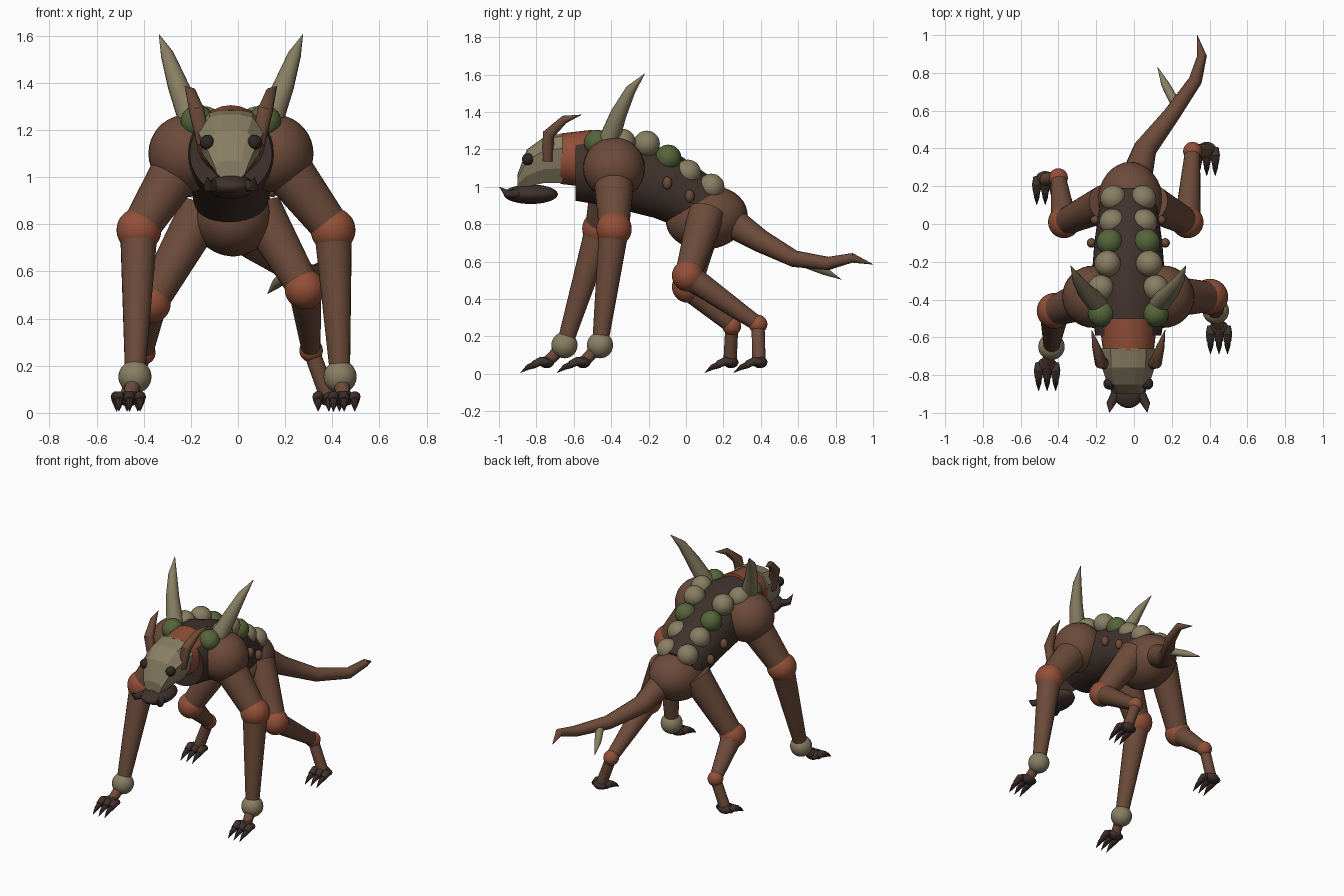
import bpy, bmesh, math
from mathutils import Vector

old = bpy.data.objects.get("Cube")
if old:
    bpy.data.objects.remove(old, do_unlink=True)

MID = -0.03  # symmetry line of the body


def material(name, *rgb):
    mat = bpy.data.materials.new(name)
    mat.use_nodes = True
    mat.diffuse_color = (*rgb, 1)
    mat.node_tree.nodes["Principled BSDF"].inputs["Base Color"].default_value = (*rgb, 1)
    return mat


brown = material("brown hide", .15, .07, .042)
dark = material("dark hide", .052, .032, .026)
rust = material("rust joints", .29, .08, .04)
bone = material("bone", .25, .21, .125)
green = material("moss green", .09, .13, .043)
black = material("eye black", .025, .02, .018)


def finish(name, bm, mat, smooth=True):
    bmesh.ops.recalc_face_normals(bm, faces=bm.faces)
    mesh = bpy.data.meshes.new(name)
    bm.to_mesh(mesh)
    bm.free()
    mesh.materials.append(mat)
    obj = bpy.data.objects.new(name, mesh)
    bpy.context.collection.objects.link(obj)
    if smooth:
        bpy.ops.object.select_all(action='DESELECT')
        obj.select_set(True)
        bpy.context.view_layer.objects.active = obj
        bpy.ops.object.shade_smooth_by_angle(angle=math.radians(40))
    return obj


def ball(name, place, size, mat, tilt=0):
    """Sphere, or ellipsoid when size holds three radii."""
    bm = bmesh.new()
    bmesh.ops.create_uvsphere(bm, u_segments=32, v_segments=18, radius=1)
    obj = finish(name, bm, mat)
    obj.location = place
    obj.scale = size if isinstance(size, tuple) else (size, size, size)
    obj.rotation_euler.x = tilt
    return obj


def skin(bm, rings):
    for a, b in zip(rings, rings[1:]):
        for i in range(len(a)):
            j = (i + 1) % len(a)
            bm.faces.new((a[i], a[j], b[j], b[i]))
    bm.faces.new(rings[0])
    bm.faces.new(rings[-1])


def tube(name, points, radii, mat, sides=20):
    """Round tube of changing radius along a path."""
    bm = bmesh.new()
    points = [Vector(p) for p in points]
    rings, turn, last = [], None, None
    for i, (p, r) in enumerate(zip(points, radii)):
        ahead = points[min(i + 1, len(points) - 1)] - p
        behind = p - points[max(i - 1, 0)]
        way = (ahead.normalized() + behind.normalized()).normalized()
        if turn is None:
            turn = way.to_track_quat('Z', 'Y')
        else:
            turn = last.rotation_difference(way) @ turn
        last = way
        ring = []
        for k in range(sides):
            a = math.tau * k / sides
            ring.append(bm.verts.new(p + turn @ Vector((r * math.cos(a), r * math.sin(a), 0))))
        rings.append(ring)
    skin(bm, rings)
    return finish(name, bm, mat)


def paw(name, x, tip):
    """Three clawed toes; the claws end at y = tip."""
    ball(name + "_palm", (x, tip + .14, .062), (.05, .04, .032), dark)
    for i in (-1, 0, 1):
        toe = x + i * .045
        tube(f"{name}_toe_{i + 2}", [(toe, tip + .15, .06), (toe, tip + .11, .068), (toe, tip + .07, .05)],
             [.018, .025, .02], dark, 10)
        tube(f"{name}_claw_{i + 2}", [(toe, tip + .08, .05), (toe, tip + .04, .035), (toe, tip, .006)],
             [.019, .014, .001], dark, 8)


def arm(side, shoulder, elbow, wrist, foot, tip):
    ball(side + "_shoulder", shoulder, .165, brown)
    tube(side + "_upper_arm", [shoulder, elbow], [.115, .08], brown)
    ball(side + "_elbow", elbow, .095, rust)
    tube(side + "_forearm", [elbow, wrist], [.08, .042], brown)
    ball(side + "_wrist", wrist, .07, bone)
    tube(side + "_hand", [wrist, (foot, tip + .14, .06)], [.035, .03], brown)
    paw(side + "_front_paw", foot, tip)


def leg(side, hip, knee, ankle, foot, tip):
    tube(side + "_thigh", [hip, knee], [.1, .07], brown)
    ball(side + "_knee", knee, .085, rust)
    tube(side + "_shin", [knee, ankle], [.07, .04], brown)
    ball(side + "_ankle", ankle, .05, rust)
    tube(side + "_foot", [ankle, (foot, tip + .135, .06)], [.035, .036], brown)
    paw(side + "_hind_paw", foot, tip)


# Limbs, in a walking pose
arm("left", (.155, -.385, 1.1), (.403, -.385, .775), (.433, -.46, .153), .45, -.69)
arm("right", (-.215, -.385, 1.1), (-.42, -.46, .775), (-.437, -.65, .153), -.46, -.885)
leg("left", (.09, .11, .86), (.283, .01, .525), (.31, .385, .265), .385, .255)
leg("right", (-.15, .11, .86), (-.37, .01, .465), (-.4, .245, .255), -.47, .1)

# Torso, pelvis and neck
tube("torso", [(MID, -.59, 1.1), (MID, -.4, 1.1), (MID, -.1, 1.0), (MID, .12, .88)],
     [.175, .203, .18, .15], dark, 32)
ball("pelvis", (MID + .01, .11, .835), (.175, .22, .17), brown, .15)
tube("neck", [(MID, -.5, 1.15), (MID, -.67, 1.15)], [.155, .135], rust, 24)

# Skull: faceted rings of half width, low edge and high edge
bm = bmesh.new()
rings = []
for y, half, low, high in ((-.66, .145, 1.02, 1.285), (-.76, .14, 1.02, 1.265),
                           (-.85, .11, 1.0, 1.2), (-.9, .07, .99, 1.07)):
    tall = high - low
    outline = ((.5, 0), (.85, .3), (1, .7), (.65, .95), (.3, 1))
    both = [(u, v) for u, v in outline] + [(-u, v) for u, v in reversed(outline)]
    rings.append([bm.verts.new((MID + u * half, y, low + v * tall)) for u, v in both])
skin(bm, rings)
finish("skull", bm, bone, smooth=False)
ball("jaw", (MID, -.83, .96), (.1, .145, .052), dark)

# Mirrored details of head and back
scales = [(.078, .135, 1.0, bone), (.083, .01, 1.075, bone), (.098, -.095, 1.155, green),
          (.11, -.21, 1.23, bone), (.145, -.34, 1.24, bone), (.143, -.475, 1.235, green)]
for side, s in (("left", 1), ("right", -1)):
    def at(x, y, z):
        return (MID + s * x, y, z)

    for i, (x, y, z, mat) in enumerate(scales):
        ball(f"{side}_back_scale_{i + 1}", at(x, y, z), .07, mat)
    for i, place in enumerate((at(.195, -.1, 1.02), at(.175, .02, .95))):
        ball(f"{side}_rib_knob_{i + 1}", place, (.025, .025, .035), brown)
    tube(side + "_back_horn", [at(.15, -.43, 1.2), at(.225, -.36, 1.39), at(.27, -.295, 1.52), at(.305, -.22, 1.605)],
         [.06, .044, .028, .001], bone, 14)
    tube(side + "_head_horn", [at(.115, -.74, 1.14), at(.145, -.735, 1.28), at(.17, -.65, 1.36), at(.195, -.56, 1.385)],
         [.03, .033, .022, .001], brown, 12)
    ball(side + "_eye", at(.1, -.845, 1.147), .032, black)
    tube(side + "_tusk", [at(.06, -.89, .965), at(.095, -.955, .96), at(.1, -.998, 1.0)],
         [.028, .022, .001], dark, 10)

# Tail with a side spike
tube("tail", [(.0, .2, .84), (.06, .4, .71), (.2, .58, .615), (.325, .76, .59), (.36, .89, .62), (.335, 1, .585)],
     [.09, .062, .045, .036, .026, .001], brown, 16)
tube("tail_spike", [(.235, .61, .605), (.165, .74, .55), (.125, .83, .505)], [.028, .022, .001], bone, 12)
